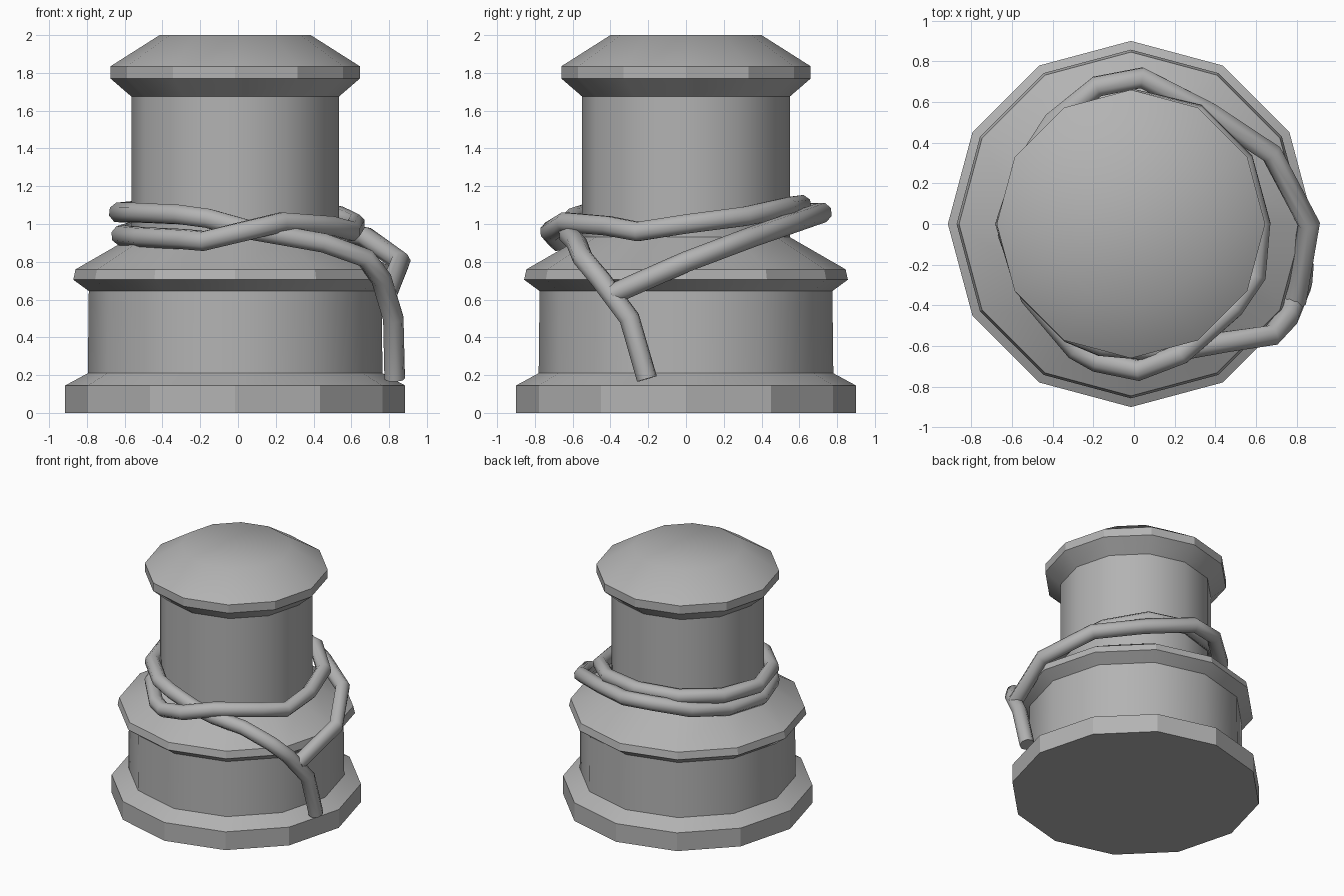
import bpy
import bmesh
from math import cos, sin, radians, pi

SIDES = 12
CENTRE_X = -0.015

default_cube = bpy.data.objects.get("Cube")
if default_cube:
    bpy.data.objects.remove(default_cube, do_unlink=True)

grey = bpy.data.materials.new("plain grey")
grey.use_nodes = True
grey.diffuse_color = (0.45, 0.45, 0.45, 1)
shader = grey.node_tree.nodes["Principled BSDF"]
shader.inputs["Base Color"].default_value = grey.diffuse_color
shader.inputs["Roughness"].default_value = 0.8


def select_only(obj):
    bpy.ops.object.select_all(action="DESELECT")
    obj.select_set(True)
    bpy.context.view_layer.objects.active = obj


def lathe(name, profile, cap_bottom=False, cap_top=False):
    """Turn a bottom-to-top (radius, height) profile into a twelve-sided part."""
    bm = bmesh.new()
    rings = []
    for radius, height in profile:
        angles = [2 * pi * i / SIDES for i in range(SIDES)]
        rings.append([bm.verts.new((radius * cos(a), radius * sin(a), height))
                      for a in angles])
    for low, high in zip(rings, rings[1:]):
        for i in range(SIDES):
            j = (i + 1) % SIDES
            bm.faces.new((low[i], low[j], high[j], high[i]))
    if cap_bottom:
        bm.faces.new(rings[0][::-1])
    if cap_top:
        bm.faces.new(rings[-1])
    mesh = bpy.data.meshes.new(name)
    bm.to_mesh(mesh)
    bm.free()
    mesh.materials.append(grey)
    obj = bpy.data.objects.new(name, mesh)
    obj.location.x = CENTRE_X
    bpy.context.collection.objects.link(obj)
    select_only(obj)
    bpy.ops.object.shade_smooth_by_angle(angle=radians(35))
    # Narrow upright rims keep their flat facets
    for face in mesh.polygons:
        heights = [mesh.vertices[v].co.z for v in face.vertices]
        if abs(face.normal.z) < 0.3 and max(heights) - min(heights) < 0.2:
            face.use_smooth = False
    return obj


# Bollard body, from the ground up
lathe("base_flange", [(0.9, 0), (0.9, 0.145), (0.78, 0.21)], cap_bottom=True)
lathe("lower_drum", [(0.78, 0.21), (0.775, 0.645)])
lathe("collar", [(0.775, 0.645), (0.857, 0.705), (0.845, 0.76), (0.55, 0.93)])
lathe("post", [(0.55, 0.93), (0.55, 1.675)])
lathe("top_cap", [(0.55, 1.675), (0.66, 1.77), (0.66, 1.835), (0.4, 2)],
      cap_top=True)

# Rope: (degrees around the post, distance from axis, height)
outer_loop = [(-26, 0.88, 0.63), (0, 0.86, 0.8), (27, 0.76, 0.93),
              (56, 0.66, 1), (87, 0.72, 1.06), (105, 0.7, 1.06),
              (128, 0.64, 1), (155, 0.61, 0.96), (185, 0.62, 0.94),
              (215, 0.62, 0.93), (245, 0.68, 0.92), (255, 0.7, 0.91),
              (272, 0.72, 0.96), (290, 0.68, 1.01), (320, 0.64, 0.99),
              (337, 0.65, 0.96)]
inner_loop = [(0, 0.62, 1), (30, 0.62, 1.04), (60, 0.62, 1.09),
              (90, 0.61, 1.1), (120, 0.61, 1.09), (150, 0.61, 1.07),
              (180, 0.63, 1.06), (210, 0.62, 1.06), (240, 0.62, 1.05),
              (255, 0.62, 1.03), (275, 0.62, 0.97), (290, 0.66, 0.94)]
loose_tail = [(308, 0.735, 0.9), (321, 0.87, 0.82), (329, 0.885, 0.71),
              (340, 0.875, 0.5), (346, 0.855, 0.18)]

path = outer_loop + inner_loop + loose_tail
curve = bpy.data.curves.new("rope", "CURVE")
curve.dimensions = "3D"
curve.bevel_depth = 0.055
curve.bevel_resolution = 2
curve.use_fill_caps = True
spline = curve.splines.new("POLY")
spline.points.add(len(path) - 1)
for point, (angle, distance, height) in zip(spline.points, path):
    a = radians(angle)
    point.co = (distance * cos(a), distance * sin(a), height, 1)
curve.materials.append(grey)
rope = bpy.data.objects.new("rope", curve)
bpy.context.collection.objects.link(rope)
select_only(rope)
bpy.ops.object.convert(target="MESH")
bpy.ops.object.shade_smooth_by_angle(angle=radians(60))
